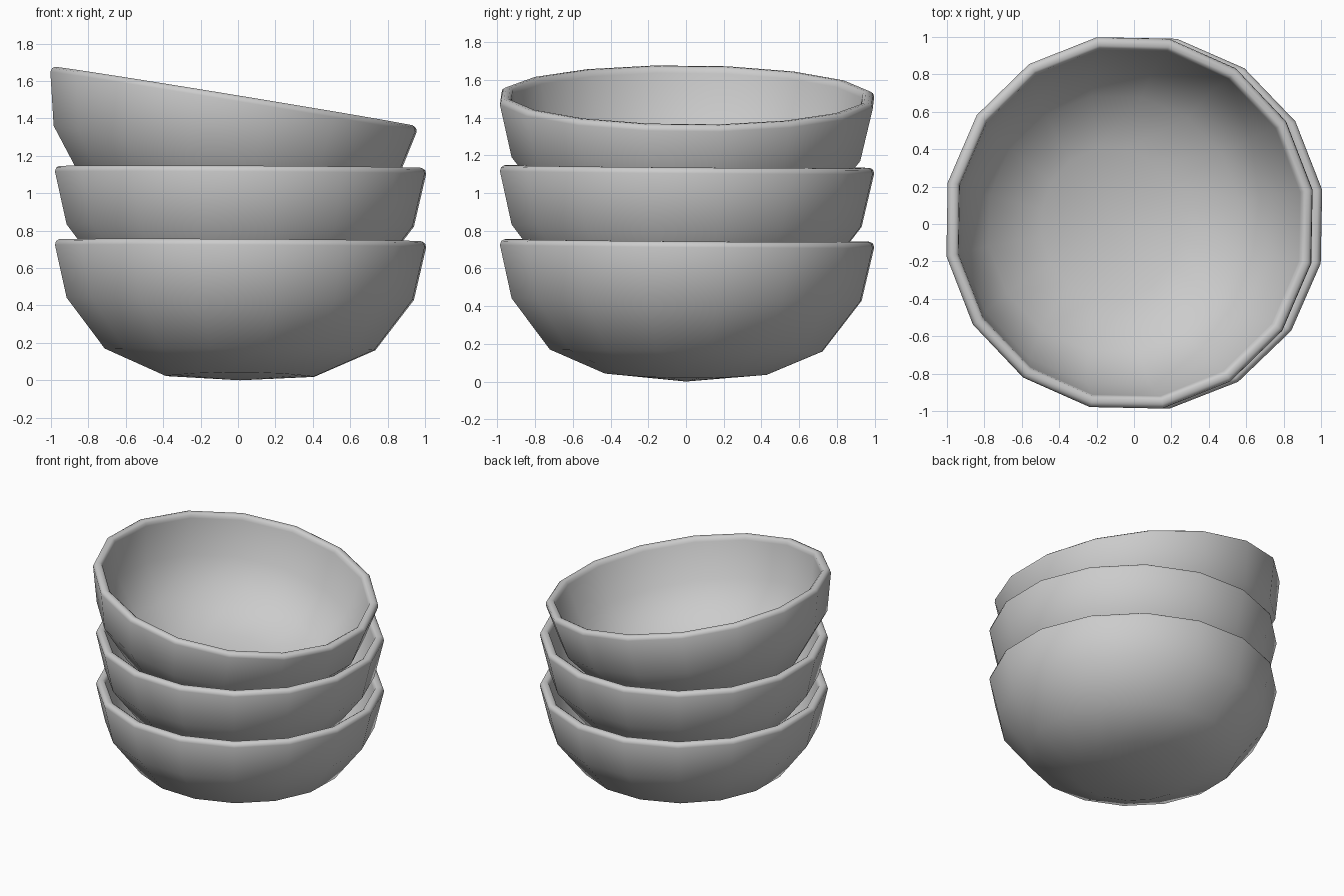
import bpy, bmesh, math
from mathutils import Matrix, Vector

if "Cube" in bpy.data.objects:
    bpy.data.objects.remove(bpy.data.objects["Cube"])

SIDES = 16
TURN = math.radians(10.1)

# (radius, height, fold amount) from the outside pole, over the rim, to the inside pole
PROFILE = [
    (0.42, 0.03, 1), (0.735, 0.165, 0), (0.943, 0.435, 0),
    (1.008, 0.717, 0), (1.002, 0.738, 0), (0.985, 0.748, 0),
    (0.962, 0.748, 0), (0.947, 0.738, 0), (0.94, 0.715, 0),
    (0.877, 0.455, 0), (0.692, 0.217, 0), (0.395, 0.094, 1),
]


def bowl_mesh():
    bm = bmesh.new()
    rings = []
    for r, z, fold in PROFILE:
        ring = []
        for i in range(SIDES):
            a = TURN + 2 * math.pi * i / SIDES
            # the lowest ring is slightly uneven
            c = math.cos(2 * a) * fold
            rr = r - 0.018 * c
            ring.append(bm.verts.new((rr * math.cos(a), rr * math.sin(a), z - 0.01 * c)))
        rings.append(ring)
    outer = bm.verts.new((0, 0, 0))
    inner = bm.verts.new((0, 0, 0.065))
    for i in range(SIDES):
        j = (i + 1) % SIDES
        bm.faces.new((outer, rings[0][j], rings[0][i]))
        bm.faces.new((inner, rings[-1][i], rings[-1][j]))
        for lo, hi in zip(rings, rings[1:]):
            bm.faces.new((lo[i], lo[j], hi[j], hi[i]))
    bmesh.ops.recalc_face_normals(bm, faces=bm.faces)
    mesh = bpy.data.meshes.new("bowl")
    bm.to_mesh(mesh)
    bm.free()
    for p in mesh.polygons:
        p.use_smooth = True
    return mesh


# Three stacked bowls, the top one leaning to the right
mesh = bowl_mesh()
lean = Matrix.Rotation(math.radians(-0.45), 4, 'X')
for name, loc, tilt in [
    ("bottom_bowl", (0.01, 0.0, 0.0), 0.3),
    ("middle_bowl", (0.01, 0.0, 0.392), 0.3),
    ("top_bowl", (-0.14, 0.0, 0.78), 9.3),
]:
    ob = bpy.data.objects.new(name, mesh)
    bpy.context.collection.objects.link(ob)
    ob.matrix_world = (Matrix.Translation(Vector(loc))
                       @ Matrix.Rotation(math.radians(tilt), 4, 'Y') @ lean)
